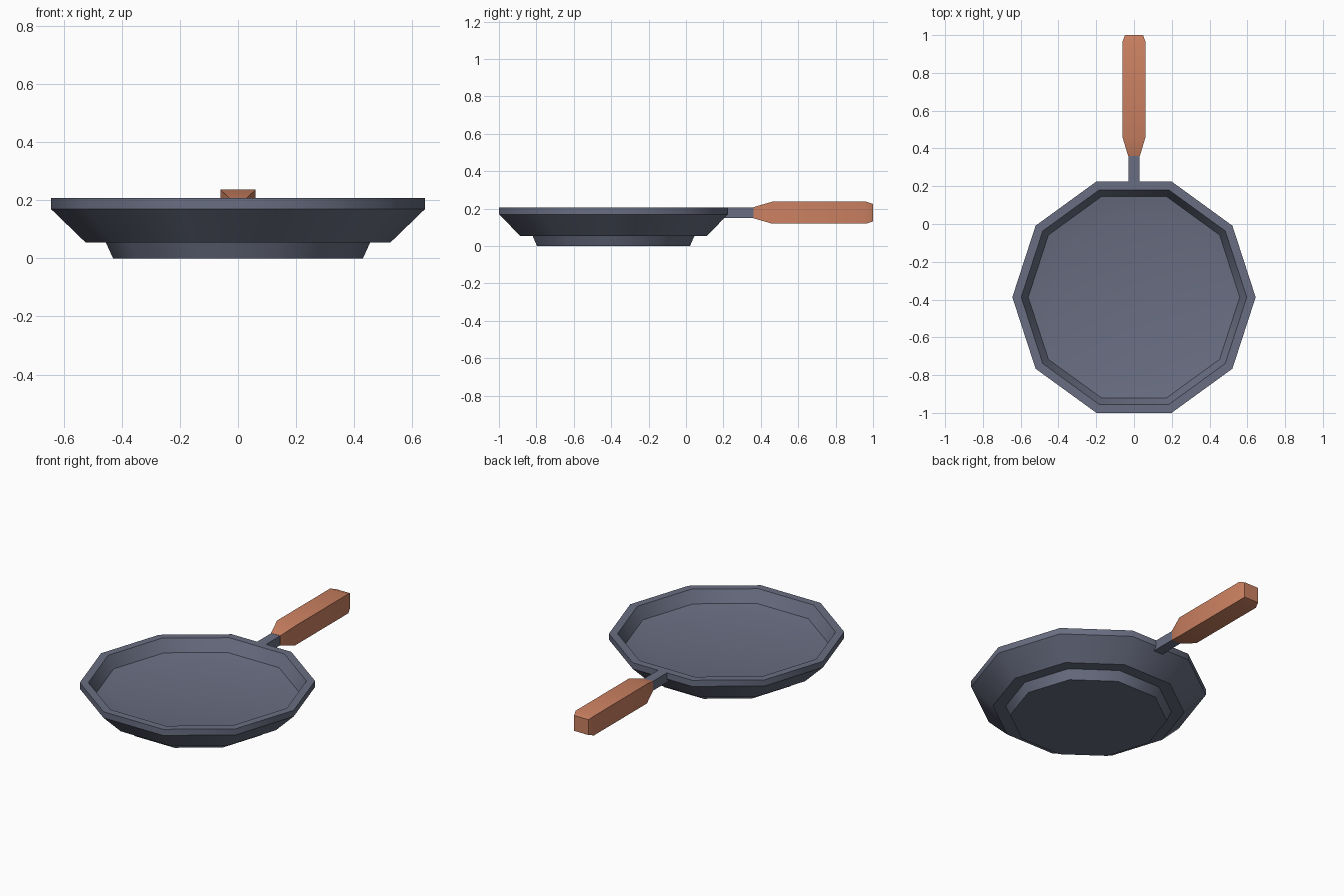
import bpy, math

if "Cube" in bpy.data.objects:
    bpy.data.objects.remove(bpy.data.objects["Cube"])

CY = -0.3875   # centre of the pan along y
SIDES = 10


def material(name, rgb):
    m = bpy.data.materials.new(name)
    m.diffuse_color = (*rgb, 1)
    m.use_nodes = True
    m.node_tree.nodes["Principled BSDF"].inputs["Base Color"].default_value = m.diffuse_color
    return m


iron = material("blue_grey_iron", (0.14, 0.155, 0.22))
wood = material("orange_wood", (0.60, 0.22, 0.12))


def loft(name, rings, mat):
    """Join equal-sized rings of points into a closed, capped solid."""
    n = len(rings[0])
    verts = [p for ring in rings for p in ring]
    faces = [(a * n + i, a * n + (i + 1) % n, (a + 1) * n + (i + 1) % n, (a + 1) * n + i)
             for a in range(len(rings) - 1) for i in range(n)]
    faces += [tuple(reversed(range(n))), tuple(range(len(verts) - n, len(verts)))]
    mesh = bpy.data.meshes.new(name)
    mesh.from_pydata(verts, [], faces)
    mesh.materials.append(mat)
    obj = bpy.data.objects.new(name, mesh)
    bpy.context.collection.objects.link(obj)
    bpy.ops.object.select_all(action='DESELECT')
    obj.select_set(True)
    bpy.context.view_layer.objects.active = obj
    bpy.ops.object.shade_smooth_by_angle(angle=math.radians(40))
    return obj


def decagon(r, z):
    return [(r * math.cos(i * math.tau / SIDES), CY + r * math.sin(i * math.tau / SIDES), z)
            for i in range(SIDES)]


def rect(y, hx, z0, z1):
    return [(-hx, y, z0), (-hx, y, z1), (hx, y, z1), (hx, y, z0)]


# Pan body: foot, ledge, flared wall, rim, inner wall and dished floor
profile = [(0.43, 0), (0.455, 0.055), (0.525, 0.055), (0.644, 0.17), (0.644, 0.207),
           (0.597, 0.207), (0.56, 0.135), (0.438, 0.113)]
loft("pan_body", [decagon(r, z) for r, z in profile], iron)

# Metal neck joining the rim to the grip
loft("handle_neck", [rect(0.19, 0.03, 0.15, 0.207), rect(0.37, 0.03, 0.15, 0.207)], iron)

# Wooden grip, tapered at the neck and chamfered at the end
loft("handle_grip", [rect(0.36, 0.031, 0.149, 0.208), rect(0.46, 0.061, 0.12, 0.237),
                     rect(0.965, 0.061, 0.12, 0.237), rect(1.0, 0.048, 0.132, 0.225)], wood)
